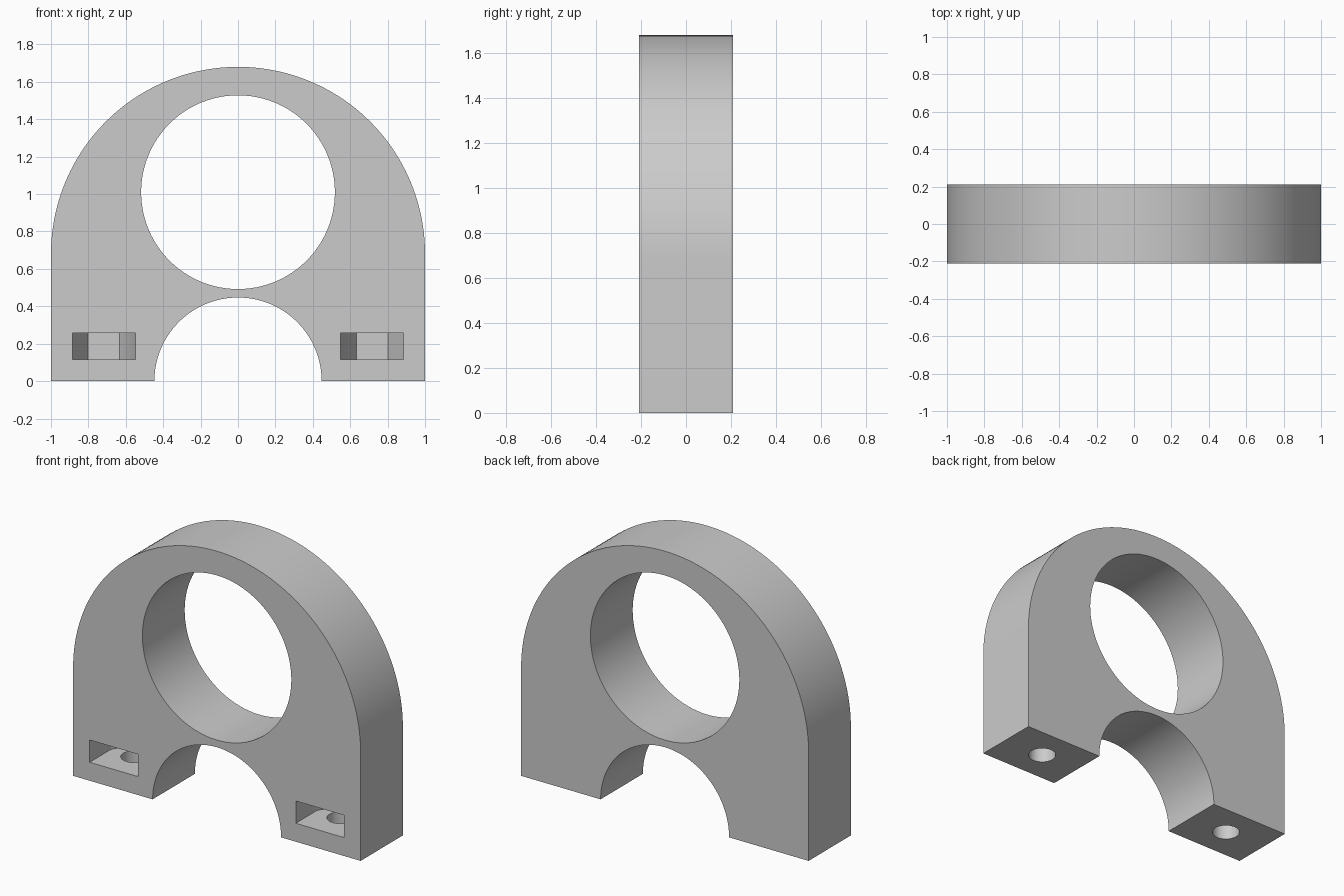
import bpy, bmesh
from math import pi, cos, sin

old = bpy.data.objects.get("Cube")
if old:
    bpy.data.objects.remove(old, do_unlink=True)

HALF_DEPTH = 0.21
ARCH_Z, ARCH_R = 0.68, 1.0
BORE_Z, BORE_R = 1.01, 0.518
NOTCH_R = 0.447
BOLT_X, BOLT_R = 0.717, 0.081
NUT_R, NUT_Z0, NUT_Z1 = 0.168, 0.116, 0.256

grey = bpy.data.materials.new("plain grey")
grey.use_nodes = True
colour = (0.6, 0.6, 0.6, 1)
grey.diffuse_color = colour
grey.node_tree.nodes["Principled BSDF"].inputs["Base Color"].default_value = colour


def arc(cx, cy, r, start, end, steps):
    """Points along an arc, both ends included."""
    angles = [start + (end - start) * i / steps for i in range(steps + 1)]
    return [(cx + r * cos(a), cy + r * sin(a)) for a in angles]


def prism(name, outline, low, high, axis):
    """Extrude a closed outline along y (outline in x, z) or z (outline in x, y)."""
    def place(p, d):
        return (p[0], d, p[1]) if axis == "y" else (p[0], p[1], d)
    bm = bmesh.new()
    face = bm.faces.new([bm.verts.new(place(p, low)) for p in outline])
    new = bmesh.ops.extrude_face_region(bm, geom=[face])["geom"]
    shift = place((0, 0), high - low)
    bmesh.ops.translate(bm, vec=shift, verts=[g for g in new if isinstance(g, bmesh.types.BMVert)])
    bmesh.ops.recalc_face_normals(bm, faces=bm.faces)
    mesh = bpy.data.meshes.new(name)
    bm.to_mesh(mesh)
    bm.free()
    mesh.materials.append(grey)
    obj = bpy.data.objects.new(name, mesh)
    bpy.context.collection.objects.link(obj)
    return obj


# Arched body with the half-round notch between its feet
outline = [(ARCH_R, 0)] + arc(0, ARCH_Z, ARCH_R, 0, pi, 96) + [(-ARCH_R, 0)]
outline += arc(0, 0, NOTCH_R, pi, 0, 64)
body = prism("clamp_body", outline, -HALF_DEPTH, HALF_DEPTH, "y")

# Large round bore
cutters = [prism("bore_cutter", arc(0, BORE_Z, BORE_R, 0, 2 * pi, 96)[:-1], -0.5, 0.5, "y")]

# Nut slots open to the front, with a hexagonal back end, and bolt holes from below
for side, x in (("left", BOLT_X), ("right", -BOLT_X)):
    slot = arc(x, 0, NUT_R, 0, pi, 3) + [(x - NUT_R, -0.5), (x + NUT_R, -0.5)]
    cutters.append(prism(side + "_nut_slot_cutter", slot, NUT_Z0, NUT_Z1, "z"))
    hole = arc(x, 0, BOLT_R, 0, 2 * pi, 48)[:-1]
    cutters.append(prism(side + "_bolt_hole_cutter", hole, -0.1, (NUT_Z0 + NUT_Z1) / 2, "z"))

for cutter in cutters:
    cutter.hide_render = True
    mod = body.modifiers.new(cutter.name, "BOOLEAN")
    mod.operation = "DIFFERENCE"
    mod.solver = "EXACT"
    mod.object = cutter

# Bake the cuts and drop the cutters
graph = bpy.context.evaluated_depsgraph_get()
cut_mesh = bpy.data.meshes.new_from_object(body.evaluated_get(graph))
body.modifiers.clear()
body.data = cut_mesh
for cutter in cutters:
    bpy.data.objects.remove(cutter, do_unlink=True)

# Smooth curved walls, crisp edges
bpy.ops.object.select_all(action="DESELECT")
body.select_set(True)
bpy.context.view_layer.objects.active = body
bpy.ops.object.shade_smooth_by_angle(angle=pi / 6)
